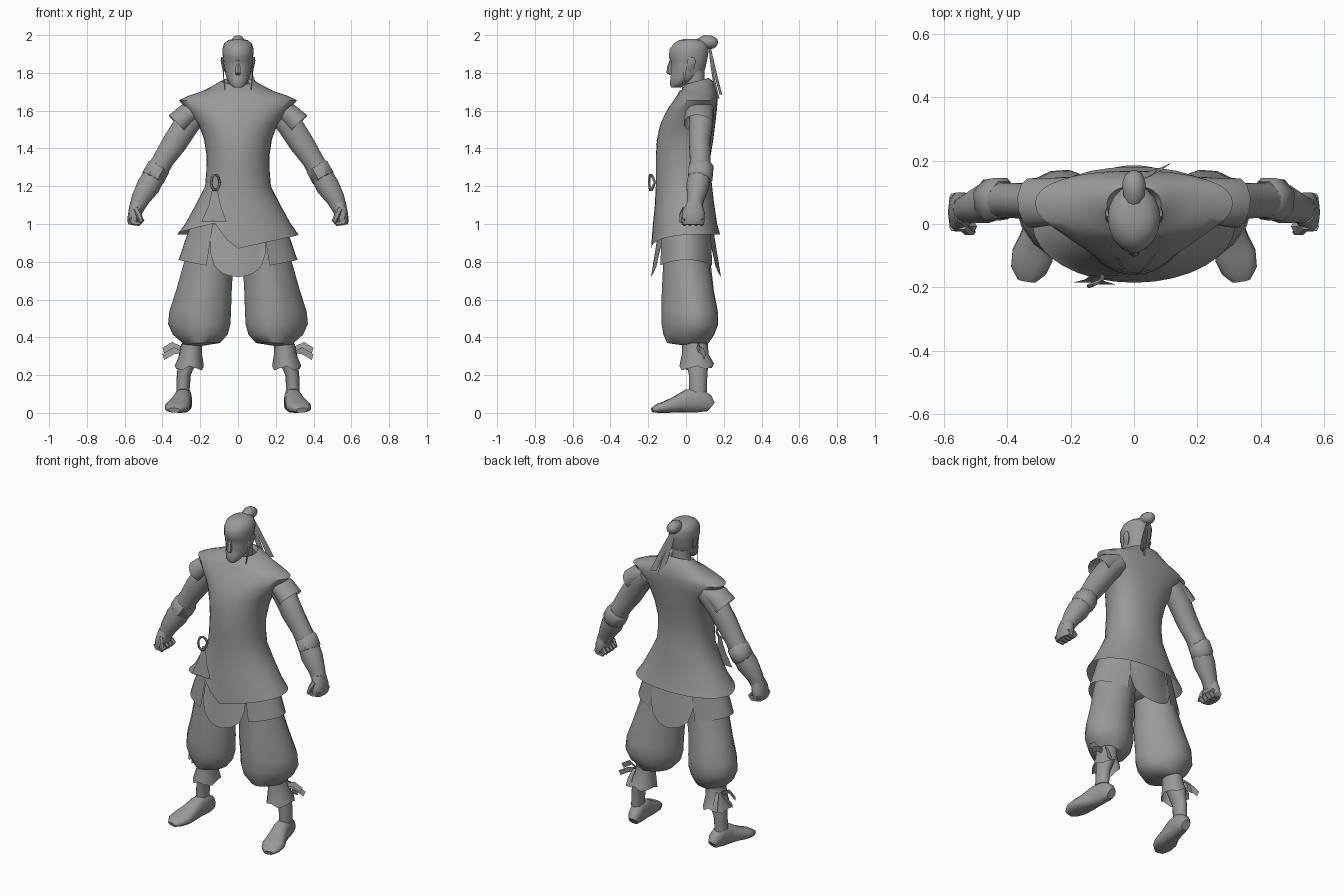
import bpy, math
from mathutils import Vector

GREY = bpy.data.materials.new("clay_grey")
GREY.diffuse_color = (0.32, 0.32, 0.32, 1)


def make(name, verts, faces, mirror=False, angle=45):
    me = bpy.data.meshes.new(name)
    me.from_pydata([tuple(v) for v in verts], [], faces)
    me.materials.append(GREY)
    ob = bpy.data.objects.new(name, me)
    bpy.context.collection.objects.link(ob)
    bpy.ops.object.select_all(action='DESELECT')
    ob.select_set(True)
    bpy.context.view_layer.objects.active = ob
    bpy.ops.object.mode_set(mode='EDIT')
    bpy.ops.mesh.select_all(action='SELECT')
    bpy.ops.mesh.normals_make_consistent(inside=False)
    bpy.ops.object.mode_set(mode='OBJECT')
    bpy.ops.object.shade_smooth_by_angle(angle=math.radians(angle))
    if mirror:
        ob.modifiers.new("Mirror", 'MIRROR')
    return ob


def skin(name, rings, caps=(True, True), **kw):
    n = len(rings[0])
    verts = [p for r in rings for p in r]
    faces = [(i * n + j, i * n + (j + 1) % n, (i + 1) * n + (j + 1) % n, (i + 1) * n + j)
             for i in range(len(rings) - 1) for j in range(n)]
    if caps[0]:
        faces.append(tuple(range(n))[::-1])
    if caps[1]:
        faces.append(tuple(range(len(verts) - n, len(verts))))
    return make(name, verts, faces, **kw)


def spow(v, p):
    return math.copysign(abs(v) ** p, v)


def body(name, rows, n=24, edit=None, front=1.0, back=1.0, **kw):
    """Horizontal rings: z, x centre, x radius, y of widest point, front y, back y."""
    rings = []
    for i, (z, xc, rx, yc, yf, yb) in enumerate(rows):
        ring = []
        for j in range(n):
            a = math.tau * j / n
            pw = back if math.sin(a) > 0 else front
            s = spow(math.sin(a), pw)
            p = Vector((xc + rx * spow(math.cos(a), pw), yc + s * (yb - yc if s > 0 else yc - yf), z))
            ring.append(edit(i, j, p) if edit else p)
        rings.append(ring)
    return skin(name, rings, **kw)


def tube(name, pts, ref=(0, 1, 0), n=10, power=1.0, **kw):
    """Rings along a path: x, y, z, radius along ref, radius across."""
    c = [Vector(p[:3]) for p in pts]
    rings = []
    for i, p in enumerate(pts):
        t = (c[min(i + 1, len(c) - 1)] - c[max(i - 1, 0)]).normalized()
        v = t.cross(Vector(ref)).normalized()
        u = v.cross(t)
        angles = [math.tau * (j + 0.5) / n for j in range(n)]
        rings.append([c[i] + u * p[3] * spow(math.cos(a), power) + v * p[4] * spow(math.sin(a), power)
                      for a in angles])
    return skin(name, rings, **kw)


def sheet(name, f, nu, nv, **kw):
    verts = [f(i / nu, j / nv) for j in range(nv + 1) for i in range(nu + 1)]
    w = nu + 1
    faces = [(j * w + i, j * w + i + 1, (j + 1) * w + i + 1, (j + 1) * w + i)
             for j in range(nv) for i in range(nu)]
    return make(name, verts, faces, **kw)


def ribbon(name, pts, w0, w1, across=(1, 0, 0), **kw):
    a, m = Vector(across), len(pts) - 1
    return sheet(name, lambda u, v: Vector(pts[round(v * m)]) + a * (u - 0.5) * (w0 + (w1 - w0) * v),
                 1, m, **kw)


# Tunic with a flared skirt, wide shoulders, tilted collar and overlapping front hem
def tailor(i, j, p):
    if i < 2:
        if p.y < -0.03:
            z = 0.87 + 0.22 * p.x if p.x > -0.01 else (0.92 if p.x > -0.1 else 1.01 + 0.25 * (p.x + 0.1))
        else:
            z = 0.945
        p.z = z if i == 0 else max(p.z, z + 0.03)
    if i > 11:
        p.z += 0.28 * (p.y - 0.045)
    return p


tunic = body("tunic", [
    (0.92, 0, .32, 0, -.185, .18), (1.0, 0, .28, 0, -.175, .165), (1.1, 0, .225, 0, -.165, .15),
    (1.2, 0, .174, 0, -.16, .138), (1.28, 0, .168, 0, -.16, .13), (1.36, 0, .166, .01, -.16, .13),
    (1.45, 0, .18, .025, -.153, .145), (1.53, 0, .21, .04, -.135, .155), (1.6, 0, .268, .055, -.103, .163),
    (1.655, 0, .312, .065, -.065, .168), (1.68, 0, .26, .065, -.048, .166), (1.703, 0, .19, .07, -.037, .16),
    (1.73, 0, .12, .065, -.02, .142), (1.752, 0, .085, .06, -.005, .12), (1.73, 0, .07, .06, .0, .11)],
    n=32, edit=tailor, front=1.0, back=.9, caps=(False, False))

# Lapel strips lying on the chest
bpy.context.view_layer.update()


def on_chest(x, z):
    hit, loc, _, _ = tunic.ray_cast(Vector((x, -1, z)), Vector((0, 1, 0)))
    return Vector((x, (loc.y if hit else 0) - 0.003, z))


for nm, (x0, z0, x1, z1) in {"lapel_outer": (.085, 1.69, 0, 1.4), "lapel_inner": (-.075, 1.68, -.03, 1.5)}.items():
    sheet(nm, lambda u, v: on_chest(x0 + (x1 - x0) * v + (u - .5) * .01, z0 + (z1 - z0) * v), 1, 10)

# Waist tie: loop and two hanging tails
tube("tie_loop", [(-.12 + .022 * math.cos(a), -.165 - .03 * abs(math.sin(a / 2)), 1.22 + .042 * math.sin(a), .007, .007)
                  for a in [math.tau * k / 10 for k in range(11)]], n=6)
ribbon("tie_tail_outer", [(-.125, -.16, 1.19), (-.135, -.175, 1.1), (-.165, -.185, 1.01)], .02, .06)
ribbon("tie_tail_inner", [(-.12, -.165, 1.19), (-.115, -.18, 1.1), (-.095, -.19, 1.01)], .02, .07)


# Rounded front and back flaps, and side skirts under the tunic
def flap(sign):
    def f(u, v):
        u = 2 * u - 1
        zb = .72 + .12 * (1 - math.sqrt(max(0, 1 - u * u)))
        return Vector((.145 * u, sign * (.14 + .045 * v - .04 * u * u), 1.0 + v * (zb - 1.0)))
    return f


sheet("front_flap", flap(-1), 14, 5)
sheet("back_flap", flap(1), 14, 5)


def side_skirt(u, v):
    a = math.radians(-58 + 118 * u)
    return Vector(((.25 + .065 * v) * math.cos(a), (.15 + .01 * v) * math.sin(a),
                   1.0 - v * (.22 - .03 * math.sin(math.pi * u))))


sheet("side_skirt", side_skirt, 10, 3, mirror=True)


# Trousers: hips and baggy legs, fuller towards the outer back
def bag(i, j, p):
    if 1 < i < 6:
        p.y += 0.15 * (p.x - 0.2)
    return p


body("hips", [(.82, 0, .04, 0, -.06, .06), (.87, 0, .17, 0, -.11, .11), (1.05, 0, .2, 0, -.13, .12)], n=20)
body("trouser_leg", [
    (.95, .125, .12, 0, -.12, .12), (.8, .155, .13, .005, -.12, .13), (.65, .18, .147, .01, -.125, .15),
    (.54, .2, .163, .02, -.13, .168), (.47, .205, .165, .02, -.13, .17), (.415, .2, .145, .02, -.12, .15),
    (.37, .195, .1, .015, -.1, .12), (.355, .24, .05, .05, 0, .1)],
    n=16, front=1.15, back=1.1, edit=bag, mirror=True, angle=50)

# Lower legs, flared cuffs and shin knots
body("shin", [(.37, .245, .05, .05, -.01, .11), (.28, .265, .05, .06, .0, .12), (.2, .287, .037, .065, .015, .113),
              (.11, .292, .035, .065, .015, .11)], n=12, mirror=True)


def ragged(i, j, p):
    if i == 2:
        p.z += (.02, -.003, .008)[j % 3] + .15 * max(0, p.y - .06)
    return p


body("leg_cuff", [(.365, .245, .056, .05, -.02, .115), (.31, .25, .06, .055, -.022, .12),
                  (.228, .258, .077, .06, -.035, .148)], n=12, edit=ragged, caps=(False, False), mirror=True)
for k, (z, y) in enumerate([(.36, .06), (.325, .09)]):
    ribbon(f"shin_knot_{k}", [(.29, .07, .335), (.345, y, z), (.395, y + .01, z - .03)], .03, .03,
           across=(0.3, .3, 1), mirror=True)
ribbon("shin_knot_tail", [(.29, .1, .35), (.3, .13, .3), (.3, .145, .25)], .02, .04, mirror=True)

# Feet, turned out, with flat soles
tube("foot", [(.278, .132, .032, .026, .03), (.28, .11, .05, .038, .05), (.286, .065, .068, .042, .068),
              (.294, .01, .063, .046, .063), (.306, -.05, .045, .057, .045), (.32, -.1, .033, .067, .033),
              (.332, -.145, .025, .058, .025), (.338, -.178, .014, .03, .013)],
     ref=(1, 0, 0), n=12, power=.8, mirror=True)

# Arms with short sleeves and forearm bands
tube("arm", [(.2, .085, 1.6, .066, .06), (.27, .08, 1.53, .065, .07), (.335, .072, 1.43, .058, .068),
             (.395, .075, 1.34, .056, .058), (.435, .075, 1.27, .06, .06), (.475, .062, 1.2, .062, .064),
             (.518, .05, 1.13, .046, .05), (.542, .042, 1.07, .042, .038)], n=12, mirror=True)
tube("sleeve", [(.2, .08, 1.61, .07, .05), (.27, .07, 1.58, .076, .06), (.322, .066, 1.53, .08, .066)],
     n=12, caps=(False, False), mirror=True)
tube("forearm_band", [(.412, .08, 1.312, .058, .055), (.42, .08, 1.3, .07, .067),
                      (.45, .075, 1.245, .07, .068), (.456, .073, 1.235, .058, .058)], n=8, mirror=True)

# Fists: palm, curled fingers and thumb
tube("palm", [(.535, .045, 1.11, .042, .036), (.545, .04, 1.06, .062, .036), (.553, .037, 1.015, .063, .034),
              (.552, .037, .998, .055, .028)], n=10, power=.8, mirror=True)
for k in range(4):
    y = -.008 + .03 * k
    tube(f"finger_{k}", [(.57, y, 1.03, .016, .014), (.56, y, 1.007, .016, .014), (.525, y, 1.003, .016, .014),
                         (.508, y, 1.02, .015, .013), (.525, y, 1.04, .012, .01)], n=6, mirror=True)
tube("thumb", [(.54, -.005, 1.08, .016, .018), (.525, -.022, 1.05, .014, .016), (.51, -.025, 1.01, .012, .012)],
     n=6, mirror=True)

# Neck and head
body("neck", [(1.68, 0, .065, .06, 0, .11), (1.74, 0, .055, .05, -.005, .1), (1.81, 0, .06, .05, -.02, .1)], n=14)
body("head", [
    (1.722, 0, .022, -.06, -.078, -.03), (1.738, 0, .042, -.045, -.086, .0), (1.77, 0, .06, -.01, -.084, .07),
    (1.8, 0, .068, .01, -.08, .097), (1.835, 0, .075, .015, -.08, .106), (1.862, 0, .078, .015, -.08, .112),
    (1.88, 0, .08, .015, -.092, .116), (1.925, 0, .083, .02, -.089, .122), (1.955, 0, .074, .02, -.066, .112),
    (1.973, 0, .052, .02, -.038, .09), (1.98, 0, .022, .02, -.01, .06)], n=18)
tube("nose", [(0, -.078, 1.868, .01, .008), (0, -.086, 1.83, .014, .014), (0, -.088, 1.802, .018, .016),
              (0, -.08, 1.793, .012, .008)], ref=(1, 0, 0), n=6)
tube("ear", [(.068, .02, 1.81, .01, .006), (.077, .025, 1.835, .022, .01), (.084, .03, 1.865, .024, .008),
             (.085, .034, 1.882, .012, .004)], n=8, mirror=True)

# Topknot, side locks and trailing ribbons
tube("topknot", [(0, .06, 1.945, .03, .028), (0, .08, 1.955, .03, .032), (0, .1, 1.963, .037, .037),
                 (0, .13, 1.962, .038, .036), (0, .155, 1.955, .028, .028), (0, .165, 1.95, .012, .012)],
     ref=(1, 0, 0), n=10)
ribbon("side_lock", [(.08, .0, 1.85), (.076, -.01, 1.78), (.068, -.02, 1.7)], .016, .004, across=(.5, 1, 0), mirror=True)
ribbon("hair_ribbon_long", [(0, .125, 1.94), (.04, .145, 1.85), (.075, .165, 1.76), (.1, .185, 1.685)],
       .025, .038, across=(.9, .4, 0))
ribbon("hair_ribbon_short", [(0, .125, 1.93), (.02, .135, 1.84), (.045, .15, 1.75), (.06, .17, 1.665)],
       .025, .036, across=(.9, .4, 0))
